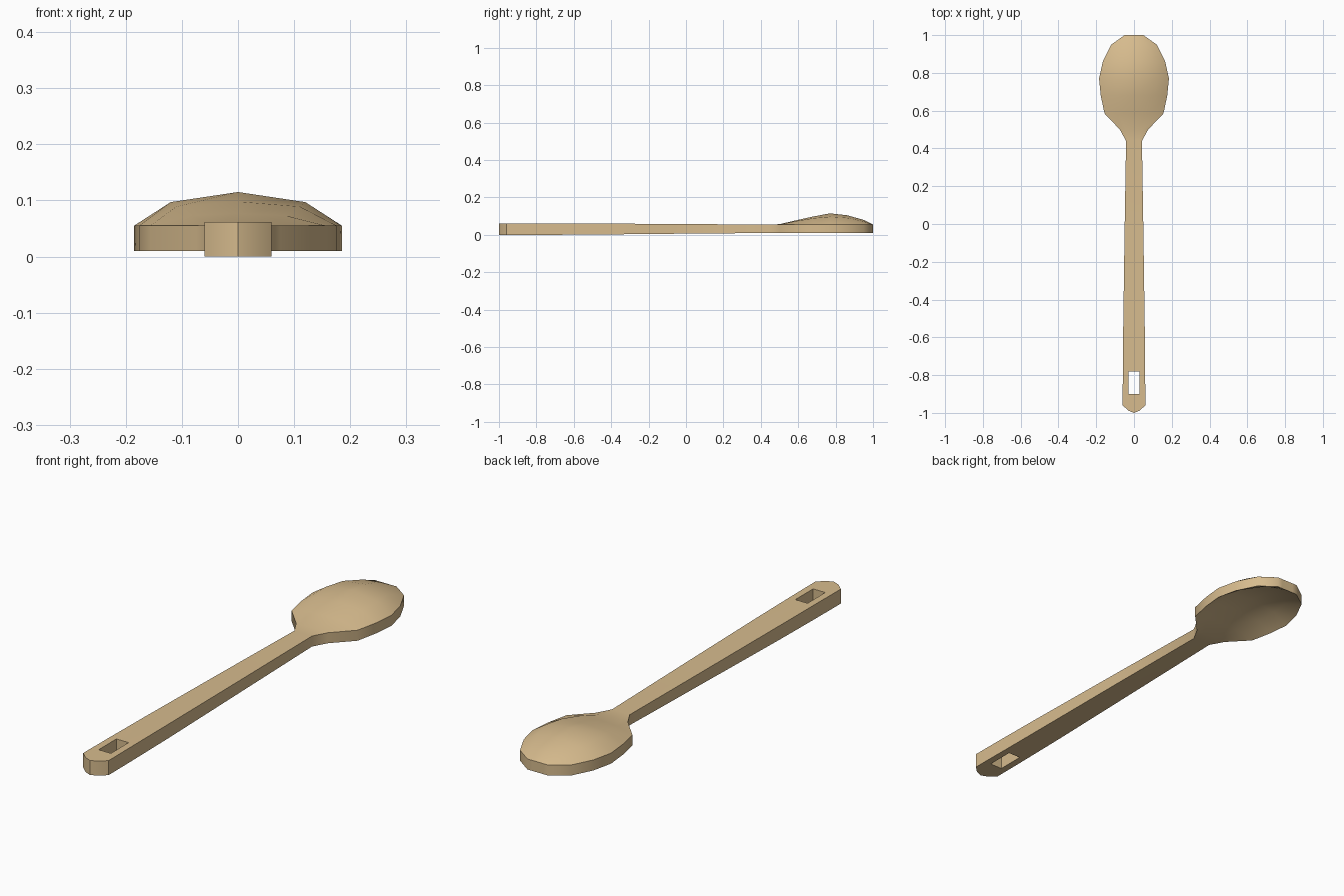
import bpy, bmesh

if "Cube" in bpy.data.objects:
    bpy.data.objects.remove(bpy.data.objects["Cube"])

# Stations along the spoon: y, half width, inner column x, rim top z, rim bottom z,
# dome rise at inner column, dome rise at centre
stations = [
    (-0.96, 0.060, 0.030, 0.062, 0.000, 0, 0),
    (-0.90, 0.060, 0.029, 0.062, 0.000, 0, 0),
    (-0.78, 0.059, 0.029, 0.062, 0.000, 0, 0),
    (-0.55, 0.057, 0.029, 0.061, 0.001, 0, 0),
    (-0.05, 0.050, 0.027, 0.058, 0.006, 0, 0),
    (0.44, 0.042, 0.025, 0.055, 0.010, 0, 0),
    (0.50, 0.075, 0.042, 0.055, 0.010, 0.001, 0.002),
    (0.585, 0.156, 0.085, 0.055, 0.010, 0.018, 0.022),
    (0.68, 0.176, 0.110, 0.055, 0.010, 0.034, 0.043),
    (0.77, 0.185, 0.120, 0.055, 0.010, 0.042, 0.060),
    (0.86, 0.165, 0.105, 0.055, 0.010, 0.036, 0.050),
    (0.95, 0.120, 0.070, 0.055, 0.010, 0.017, 0.025),
    (1.00, 0.050, 0.028, 0.055, 0.010, 0, 0),
]

bm = bmesh.new()
top, bottom = {}, {}
for i, (y, hw, inner, zt, zb, rise_in, rise_mid) in enumerate(stations):
    xs = (-hw, -inner, 0, inner, hw)
    rises = (0, rise_in, rise_mid, rise_in, 0)
    # rounded handle end
    offsets = (0, -0.028, -0.04, -0.028, 0) if i == 0 else (0,) * 5
    for j in range(5):
        top[i, j] = bm.verts.new((xs[j], y + offsets[j], zt + rises[j]))
        bottom[i, j] = bm.verts.new((xs[j], y + offsets[j], zb + rises[j]))

# Top and underside cells, leaving out the hanging slot
edges = set()
for i in range(len(stations) - 1):
    for j in range(4):
        if i == 1 and j in (1, 2):
            continue
        loop = [(i, j), (i, j + 1), (i + 1, j + 1), (i + 1, j)]
        bm.faces.new([top[k] for k in loop])
        bm.faces.new([bottom[k] for k in reversed(loop)])
        edges.update(zip(loop, loop[1:] + loop[:1]))

# Walls around the outline and the slot
for a, b in edges:
    if (b, a) not in edges:
        bm.faces.new([top[b], top[a], bottom[a], bottom[b]])

bmesh.ops.recalc_face_normals(bm, faces=bm.faces)
mesh = bpy.data.meshes.new("wooden_spoon")
bm.to_mesh(mesh)
bm.free()
spoon = bpy.data.objects.new("wooden_spoon", mesh)
bpy.context.collection.objects.link(spoon)

# Wood colour and soft shading
wood = bpy.data.materials.new("wood")
wood.diffuse_color = (0.68, 0.50, 0.27, 1)
wood.use_nodes = True
wood.node_tree.nodes["Principled BSDF"].inputs["Base Color"].default_value = wood.diffuse_color
mesh.materials.append(wood)
bpy.context.view_layer.objects.active = spoon
spoon.select_set(True)
bpy.ops.object.shade_smooth_by_angle(angle=0.7)
